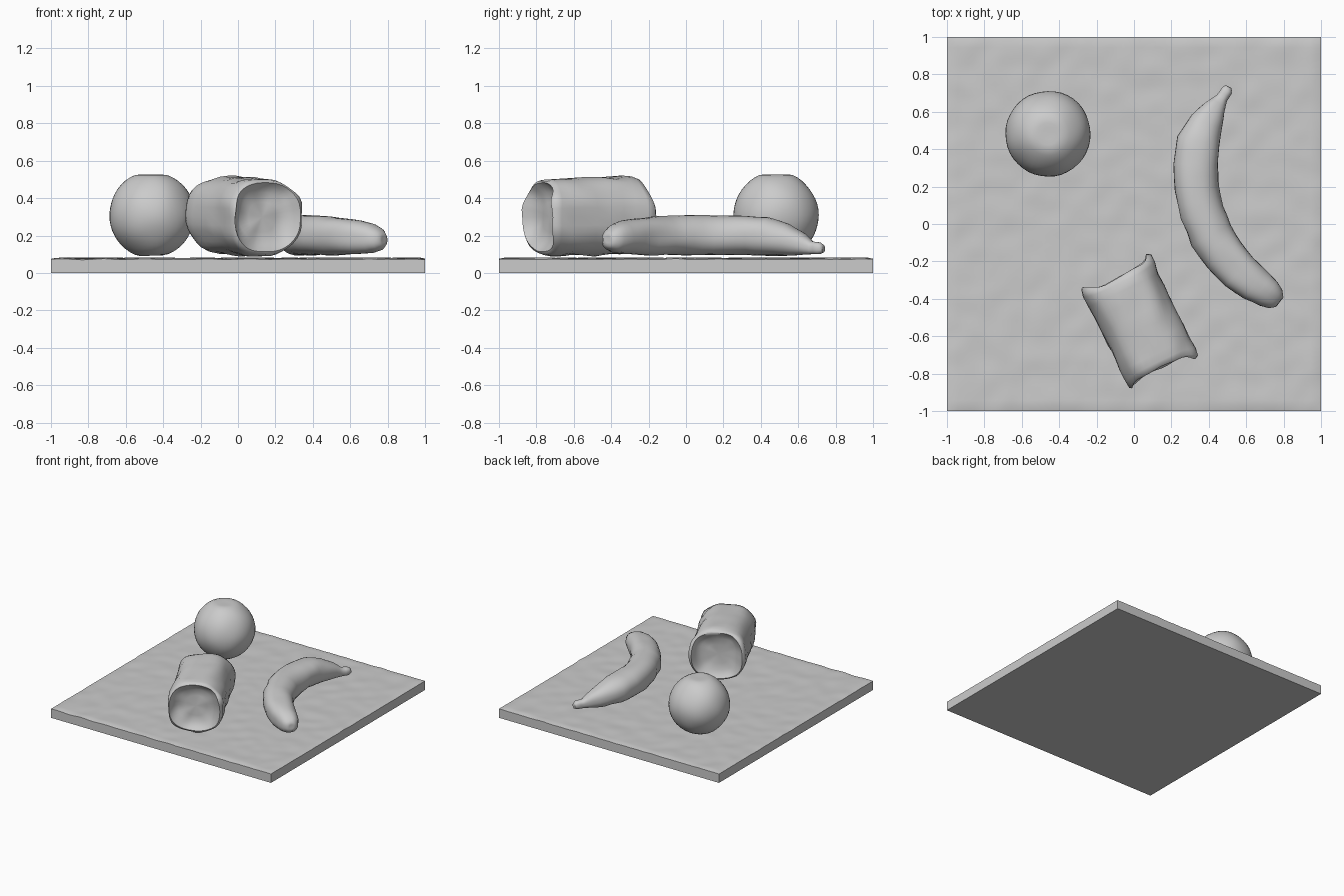
import bpy, bmesh, math
from mathutils import Vector, noise

if "Cube" in bpy.data.objects:
    bpy.data.objects.remove(bpy.data.objects["Cube"])

grey = bpy.data.materials.new("light grey")
grey.use_nodes = True
grey.diffuse_color = (0.6, 0.6, 0.6, 1)
grey.node_tree.nodes["Principled BSDF"].inputs["Base Color"].default_value = (0.6, 0.6, 0.6, 1)


def finish(name, bm, angle):
    bmesh.ops.recalc_face_normals(bm, faces=bm.faces)
    me = bpy.data.meshes.new(name)
    bm.to_mesh(me)
    bm.free()
    me.materials.append(grey)
    ob = bpy.data.objects.new(name, me)
    bpy.context.collection.objects.link(ob)
    bpy.ops.object.select_all(action='DESELECT')
    ob.select_set(True)
    bpy.context.view_layer.objects.active = ob
    bpy.ops.object.shade_smooth_by_angle(angle=math.radians(angle))
    return ob


def roughen(bm, amount, scale):
    """Push vertices along their normals for a hand-modelled surface."""
    bm.normal_update()
    moves = [(v, v.normal * noise.noise(v.co * scale) * amount) for v in bm.verts]
    for v, m in moves:
        v.co += m


def spow(x, p):
    return math.copysign(abs(x) ** p, x)


def skin(bm, rings):
    """Join rings of points into a closed tube with fan ends."""
    rings = [[bm.verts.new(p) for p in r] for r in rings]
    n = len(rings[0])
    for a, b in zip(rings, rings[1:]):
        for i in range(n):
            j = (i + 1) % n
            bm.faces.new((a[i], a[j], b[j], b[i]))
    for r in (rings[0], rings[-1]):
        c = bm.verts.new(sum((v.co for v in r), Vector()) / n)
        for i in range(n):
            bm.faces.new((r[i], r[(i + 1) % n], c))


def ring(centre, along, half_w, half_h, power=2.4, lip=0.0, n=40):
    side = Vector((-along.y, along.x, 0))
    pts = []
    for i in range(n):
        a = 2 * math.pi * i / n
        c, s = math.cos(a), math.sin(a)
        pts.append(centre + side * half_w * spow(c, 2 / power)
                   + Vector((0, 0, half_h * spow(s, 2 / power)))
                   + along * lip * c ** 4)
    return pts


# Board: flat slab with a faintly uneven top
bm = bmesh.new()
bmesh.ops.create_grid(bm, x_segments=70, y_segments=70, size=1.0)
for v in bm.verts:
    edge = max(abs(v.co.x), abs(v.co.y))
    v.co.z = 0.079 + 0.005 * noise.noise(v.co * 9) - (0.006 if edge > 0.98 else 0)
rim = [e for e in bm.edges if e.is_boundary]
low = bmesh.ops.extrude_edge_only(bm, edges=rim)["geom"]
for v in (g for g in low if isinstance(g, bmesh.types.BMVert)):
    v.co.z = 0.0
bottom = [e for e in bm.edges if e.is_boundary]
bmesh.ops.contextual_create(bm, geom=bottom)
finish("board", bm, 35)

# Round fruit: ball slightly flattened at top and bottom
bm = bmesh.new()
bmesh.ops.create_uvsphere(bm, u_segments=40, v_segments=24, radius=0.229)
for v in bm.verts:
    v.co.z = max(-0.218, min(0.215, v.co.z))
    v.co += Vector((-0.46, 0.482, 0.31))
roughen(bm, 0.006, 7)
finish("round_fruit", bm, 60)

# Loaf roll: lying log with hollowed ends and lips at the sides
axis = Vector((0.434, -0.9, 0)).normalized()
middle = Vector((0.03, -0.525, 0.303))
# distance along, half width, half height, lip
half = [(0.225, 0.08, 0.08, 0.0), (0.23, 0.13, 0.13, 0.0), (0.25, 0.17, 0.165, 0.02),
        (0.268, 0.192, 0.185, 0.035), (0.262, 0.205, 0.197, 0.032),
        (0.235, 0.21, 0.205, 0.02), (0.19, 0.208, 0.208, 0.0),
        (0.12, 0.206, 0.208, 0.0), (0.04, 0.206, 0.208, 0.0)]
sections = [(-s, w, h, -l) for s, w, h, l in half] + half[::-1]
bm = bmesh.new()
skin(bm, [ring(middle + axis * s + Vector((0, 0, -0.02 * s)), axis, w, h, 2.5, l)
          for s, w, h, l in sections])
roughen(bm, 0.016, 9)
finish("loaf_roll", bm, 60)

# Banana: curved tapering body with a narrow stem
# x, y, z, half width, half height
path = [(0.505, 0.735, 0.128, 0.018, 0.02), (0.495, 0.715, 0.130, 0.031, 0.032),
        (0.468, 0.675, 0.133, 0.034, 0.036), (0.435, 0.625, 0.155, 0.058, 0.06),
        (0.385, 0.545, 0.18, 0.09, 0.085), (0.345, 0.44, 0.195, 0.113, 0.1),
        (0.327, 0.32, 0.199, 0.12, 0.104), (0.335, 0.19, 0.2, 0.12, 0.105),
        (0.362, 0.06, 0.2, 0.118, 0.106), (0.412, -0.06, 0.199, 0.116, 0.105),
        (0.482, -0.165, 0.198, 0.115, 0.104), (0.562, -0.255, 0.195, 0.108, 0.1),
        (0.645, -0.325, 0.19, 0.098, 0.09), (0.715, -0.375, 0.184, 0.08, 0.078),
        (0.755, -0.402, 0.18, 0.06, 0.06), (0.778, -0.418, 0.178, 0.032, 0.034)]
pts = [Vector(p[:3]) for p in path]
rings = []
for i, p in enumerate(path):
    t = pts[min(i + 1, len(pts) - 1)] - pts[max(i - 1, 0)]
    t.z = 0
    rings.append(ring(pts[i], t.normalized(), p[3], p[4], 2.3, n=28))
bm = bmesh.new()
skin(bm, rings)
bmesh.ops.subdivide_edges(bm, edges=bm.edges[:], cuts=1, smooth=0.6, use_grid_fill=True)
roughen(bm, 0.008, 8)
finish("banana", bm, 60)
